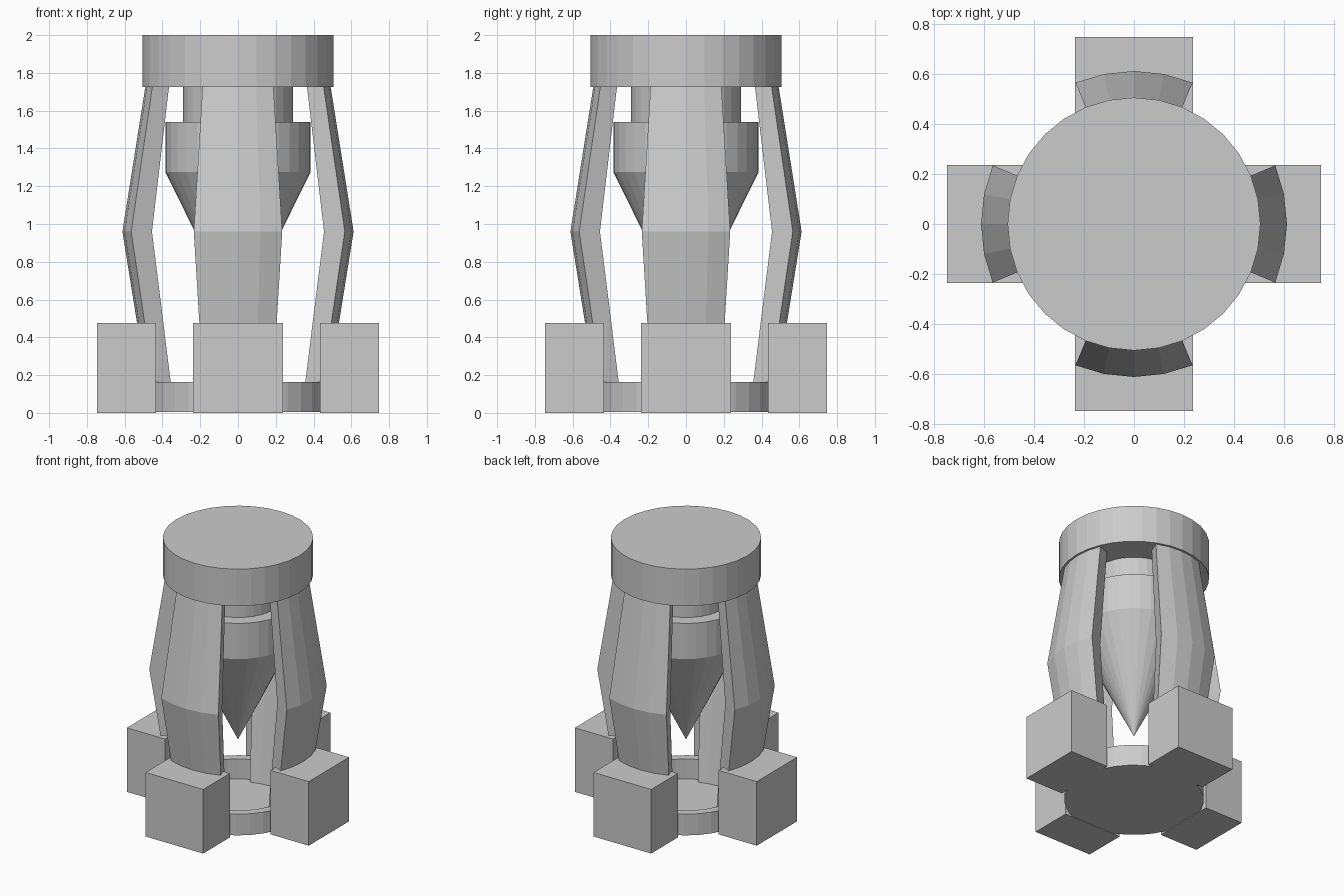
import bpy
import bmesh
import math
from mathutils import Matrix

cube = bpy.data.objects.get("Cube")
if cube:
    bpy.data.objects.remove(cube, do_unlink=True)

SIDES = 32
STEP = math.tau / SIDES

grey = bpy.data.materials.new("plain_grey")
grey.use_nodes = True
grey.diffuse_color = (0.6, 0.6, 0.6, 1)
grey.node_tree.nodes["Principled BSDF"].inputs["Base Color"].default_value = (0.6, 0.6, 0.6, 1)


def finish(name, bm):
    """Turn a bmesh into a flat shaded grey object."""
    bmesh.ops.remove_doubles(bm, verts=bm.verts, dist=1e-5)
    bmesh.ops.recalc_face_normals(bm, faces=bm.faces)
    mesh = bpy.data.meshes.new(name)
    bm.to_mesh(mesh)
    bm.free()
    mesh.materials.append(grey)
    obj = bpy.data.objects.new(name, mesh)
    bpy.context.collection.objects.link(obj)
    return obj


def lathe(name, profile):
    """Revolve (radius, height) points that start and end on the axis."""
    bm = bmesh.new()
    verts = [bm.verts.new((r, 0, z)) for r, z in profile]
    edges = [bm.edges.new(pair) for pair in zip(verts, verts[1:])]
    bmesh.ops.spin(bm, geom=verts + edges, axis=(0, 0, 1), cent=(0, 0, 0),
                   angle=math.tau, steps=SIDES, use_merge=True)
    return finish(name, bm)


def curved_leg(name, turn):
    """Bent panel that follows the round body over four facets."""
    section = [(0.365, 0.01), (0.46, 0.01), (0.612, 0.96),
               (0.49, 1.73), (0.395, 1.73), (0.493, 0.96)]
    bm = bmesh.new()
    rings = []
    for i in range(-2, 3):
        a = turn + i * STEP
        rings.append([bm.verts.new((r * math.cos(a), r * math.sin(a), z))
                      for r, z in section])
    n = len(section)
    for a, b in zip(rings, rings[1:]):
        for j in range(n):
            k = (j + 1) % n
            bm.faces.new((a[j], a[k], b[k], b[j]))
    # End faces split at the bend
    for ring in (rings[0], rings[-1]):
        bm.faces.new((ring[0], ring[1], ring[2], ring[5]))
        bm.faces.new((ring[5], ring[2], ring[3], ring[4]))
    finish(name, bm)


def foot_block(name, turn):
    bm = bmesh.new()
    bmesh.ops.create_cube(bm, size=1)
    bmesh.ops.scale(bm, vec=(0.313, 0.474, 0.476), verts=bm.verts)
    bmesh.ops.translate(bm, vec=(0.591, 0, 0.238), verts=bm.verts)
    bmesh.ops.rotate(bm, matrix=Matrix.Rotation(turn, 3, "Z"), verts=bm.verts)
    finish(name, bm)


# Top cap
lathe("top_cap", [(0, 1.725), (0.506, 1.725), (0.506, 2), (0, 2)])

# Hanging spike with its narrow neck
lathe("hanging_spike", [(0, 0.5), (0.385, 1.275), (0.385, 1.54),
                        (0.29, 1.54), (0.29, 1.73), (0, 1.73)])

# Shallow open dish at the bottom
lathe("base_dish", [(0, 0.005), (0.47, 0.005), (0.47, 0.163),
                    (0.41, 0.163), (0.41, 0.015), (0, 0.015)])

# Four legs and their foot blocks
for index, side in enumerate(("left", "back", "right", "front")):
    turn = index * math.pi / 2
    curved_leg(side + "_leg", turn)
    foot_block(side + "_foot", turn)
